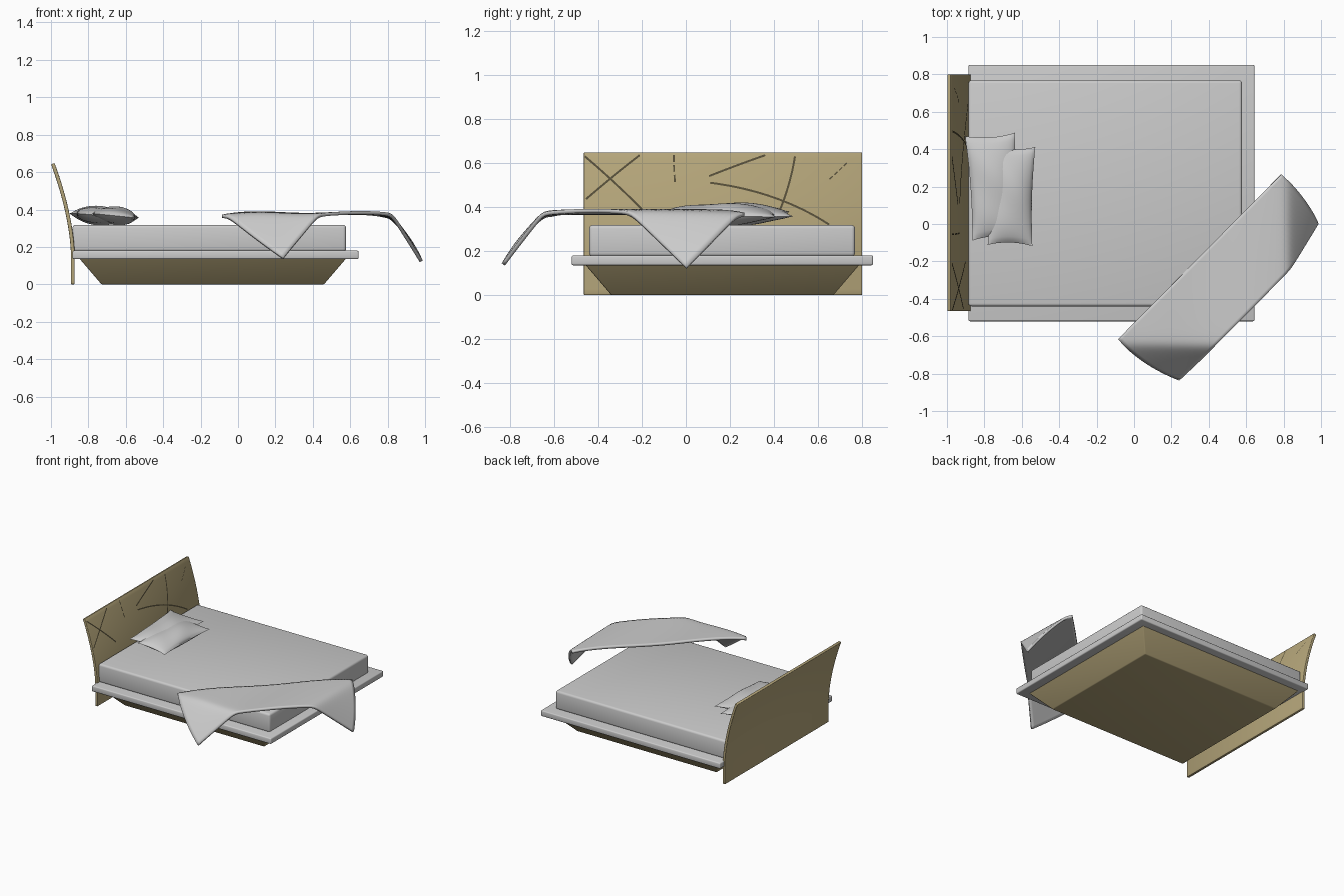
import bpy, bmesh, math
from mathutils import Vector, Matrix

if "Cube" in bpy.data.objects:
    bpy.data.objects.remove(bpy.data.objects["Cube"], do_unlink=True)


def material(name, color):
    m = bpy.data.materials.new(name)
    m.use_nodes = True
    m.diffuse_color = (*color, 1)
    m.node_tree.nodes["Principled BSDF"].inputs["Base Color"].default_value = (*color, 1)
    return m


GREY = material("light grey", (0.6, 0.6, 0.6))
TAN = material("tan wood", (0.45, 0.37, 0.19))
DARK = material("dark groove", (0.09, 0.075, 0.04))


def finish(name, bm, mat, smooth=None):
    bmesh.ops.recalc_face_normals(bm, faces=bm.faces)
    me = bpy.data.meshes.new(name)
    bm.to_mesh(me)
    bm.free()
    me.materials.append(mat)
    ob = bpy.data.objects.new(name, me)
    bpy.context.collection.objects.link(ob)
    if smooth:
        bpy.ops.object.select_all(action='DESELECT')
        ob.select_set(True)
        bpy.context.view_layer.objects.active = ob
        bpy.ops.object.shade_smooth_by_angle(angle=math.radians(smooth))
    return ob


def block(name, lo, hi, mat, bevel, taper=0):
    """Box between two corners; taper draws the bottom face inwards."""
    bm = bmesh.new()
    bmesh.ops.create_cube(bm, size=1)
    lo, hi = Vector(lo), Vector(hi)
    for v in bm.verts:
        s = v.co.copy()
        v.co = [(a + b) / 2 + (b - a) * t for a, b, t in zip(lo, hi, s)]
        if s.z < 0:
            v.co.x -= math.copysign(taper, s.x)
            v.co.y -= math.copysign(taper, s.y)
    bmesh.ops.bevel(bm, geom=bm.edges[:], offset=bevel, segments=3,
                    profile=0.5, affect='EDGES')
    return finish(name, bm, mat, 40)


def surface(bm, nu, nv, func):
    """Grid of quads through func(u, v), u and v from 0 to 1."""
    rows = [[bm.verts.new(func(i / nu, j / nv)) for j in range(nv + 1)]
            for i in range(nu + 1)]
    for a, b in zip(rows, rows[1:]):
        for j in range(nv):
            bm.faces.new((a[j], b[j], b[j + 1], a[j + 1]))


# Bed body
block("base", (-0.85, -0.46, 0), (0.58, 0.79, 0.14), TAN, 0.006, 0.12)
block("platform", (-0.885, -0.52, 0.135), (0.645, 0.85, 0.18), GREY, 0.008)
block("mattress", (-0.885, -0.44, 0.175), (0.578, 0.768, 0.318), GREY, 0.016)


# Curved headboard
def lean(z):
    return -0.883 - 0.107 * (max(0, z - 0.15) / 0.495) ** 1.7


bm = bmesh.new()
surface(bm, 24, 1, lambda u, v: (lean(0.645 * u), -0.465 + 1.265 * v, 0.645 * u))
board = finish("headboard", bm, TAN, 40)
sol = board.modifiers.new("thickness", 'SOLIDIFY')
sol.thickness, sol.offset = 0.02, 0
bev = board.modifiers.new("rounding", 'BEVEL')
bev.width, bev.segments = 0.004, 2


# Dark grooves on the headboard: start, bend and end as (y, z)
def groove(name, a, b, c, width=0.009, dashes=1):
    a, b, c = Vector(a), Vector(b), Vector(c)
    bm = bmesh.new()

    def point(t, side):
        p = a * (1 - t) ** 2 + b * 2 * t * (1 - t) + c * t * t
        d = ((b - a) * (1 - t) + (c - b) * t).normalized()
        p = p + Vector((-d.y, d.x)) * width * (side - 0.5)
        return (lean(p.y) + 0.0135, p.x, p.y)

    for k in range(dashes):
        surface(bm, 16, 1, lambda u, v: point((k + u * (0.7 if dashes > 1 else 1)) / dashes, v))
    finish(name, bm, DARK)


groove("groove_left_down", (-0.46, 0.63), (-0.33, 0.52), (-0.2, 0.39))
groove("groove_left_up", (-0.455, 0.435), (-0.34, 0.535), (-0.21, 0.635))
groove("groove_short", (-0.055, 0.635), (-0.055, 0.57), (-0.048, 0.5), 0.008, 3)
groove("groove_middle", (0.105, 0.54), (0.23, 0.59), (0.36, 0.635))
groove("groove_curved", (0.495, 0.63), (0.475, 0.5), (0.42, 0.37))
groove("groove_arc", (0.11, 0.51), (0.42, 0.47), (0.65, 0.32))
groove("groove_dashed", (0.73, 0.6), (0.69, 0.56), (0.645, 0.52), 0.006, 4)


# Pillows: two puffed sheets joined at a pinched outline
def pillow(name, centre, width, length, height, turn, tilt):
    rot = Matrix.Rotation(turn, 3, 'Z') @ Matrix.Rotation(tilt, 3, 'Y')
    bm = bmesh.new()
    for side in (-1, 1):
        def shape(u, v):
            a, b = 2 * u - 1, 2 * v - 1
            x = a * width / 2 * (1 - 0.08 * (1 - b * b))
            y = b * length / 2 * (1 - 0.06 * (1 - a * a))
            puff = ((1 - a * a) * (1 - b * b)) ** 0.6
            z = side * height * puff * (1 + 0.08 * math.sin(5 * b + 2 * a))
            return Vector(centre) + rot @ Vector((x, y, z))
        surface(bm, 24, 32, shape)
    bmesh.ops.remove_doubles(bm, verts=bm.verts, dist=0.0005)
    finish(name, bm, GREY, 60)


pillow("back_pillow", (-0.75, 0.2, 0.368), 0.27, 0.56, 0.05, 0.07, 0.08)
pillow("front_pillow", (-0.655, 0.15, 0.367), 0.24, 0.53, 0.048, -0.03, 0.1)


# Blanket laid diagonally over the corner, its two outer corners drooping
def droop(along, across):
    t = (across - 0.1) / 0.28 - (along - 0.06) / 0.28
    return 0.5 * (t + math.sqrt(t * t + 0.012)) - 0.02


def cloth(u, v):
    along, across = 1.245 * u, 0.385 * v
    near, far = droop(along, across), droop(1.245 - along, across)
    across -= 0.05 * max(0, far) * v
    along += 0.067 * max(0, near) * v - 0.04 * max(0, far) * v
    across += 0.012 * v * math.sin(math.pi * u)
    z = 0.371 - 0.185 * near - 0.195 * far
    z += 0.005 * math.sin(9 * u + 3 * v) - 0.012 * (2 * u - 1) ** 4
    r = math.sqrt(0.5)
    return (-0.085 + (along + across) * r * 0.99, -0.615 + (along - across) * r, z)


bm = bmesh.new()
surface(bm, 60, 24, cloth)
blanket = finish("blanket", bm, GREY, 50)
sol = blanket.modifiers.new("thickness", 'SOLIDIFY')
sol.thickness, sol.offset = 0.018, 0
